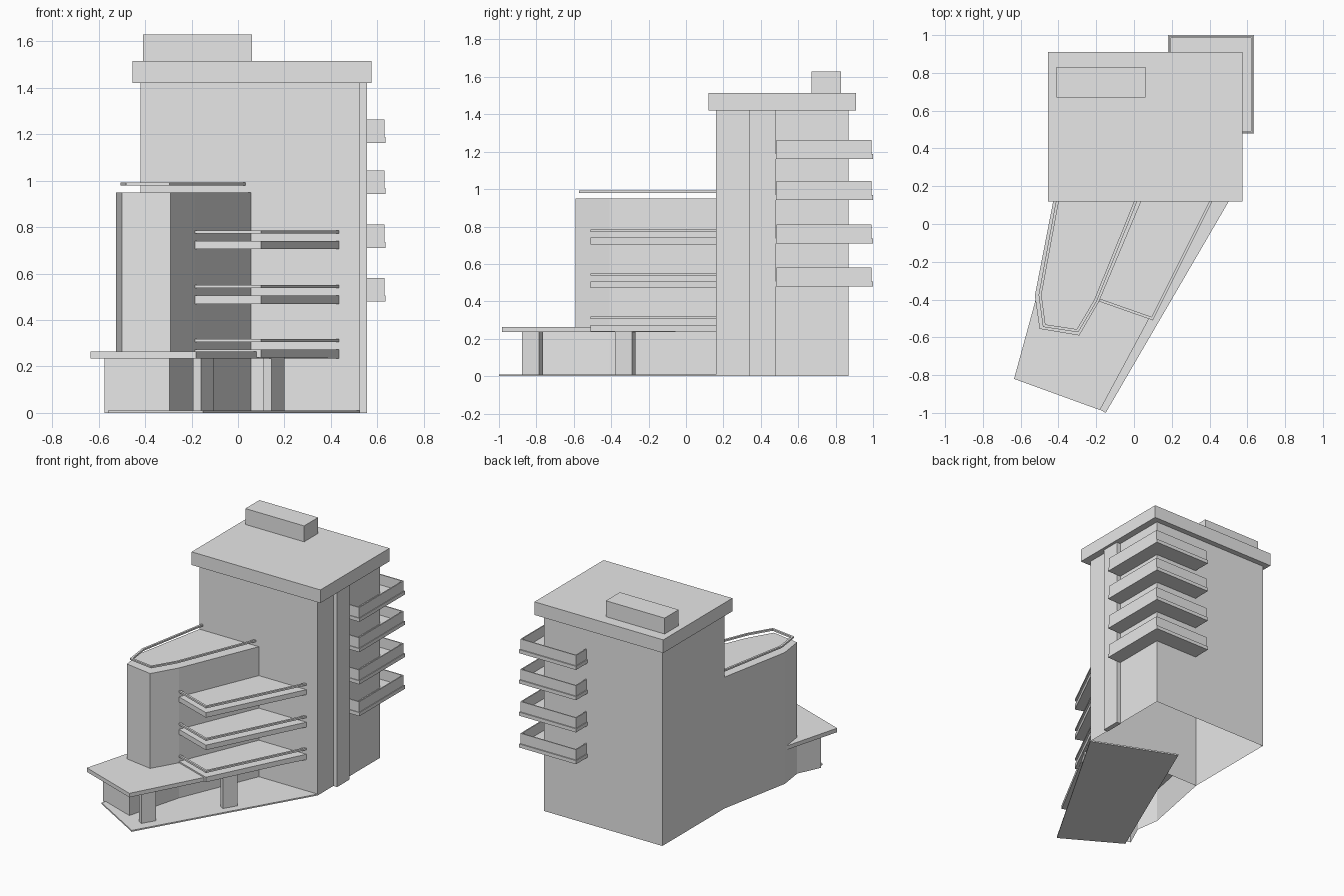
import bpy
import bmesh
from mathutils import Vector

cube = bpy.data.objects.get("Cube")
if cube:
    bpy.data.objects.remove(cube, do_unlink=True)

grey = bpy.data.materials.new("plain_grey")
grey.use_nodes = True
grey.diffuse_color = (0.8, 0.8, 0.8, 1)
grey.node_tree.nodes["Principled BSDF"].inputs["Base Color"].default_value = (0.8, 0.8, 0.8, 1)


def prism(name, outline, z0, z1, floor=True):
    """Extrude a counter-clockwise plan outline; floor=False leaves it open below."""
    bm = bmesh.new()
    low = [bm.verts.new((p[0], p[1], z0)) for p in outline]
    high = [bm.verts.new((p[0], p[1], z1)) for p in outline]
    n = len(outline)
    for i in range(n):
        j = (i + 1) % n
        bm.faces.new((low[i], low[j], high[j], high[i]))
    bm.faces.new(high)
    if floor:
        bm.faces.new(low[::-1])
    mesh = bpy.data.meshes.new(name)
    bm.to_mesh(mesh)
    bm.free()
    mesh.materials.append(grey)
    obj = bpy.data.objects.new(name, mesh)
    bpy.context.collection.objects.link(obj)
    return obj


def block(name, x0, x1, y0, y1, z0, z1, floor=True):
    return prism(name, [(x0, y0), (x1, y0), (x1, y1), (x0, y1)], z0, z1, floor)


def strip(name, path, width, z0, z1):
    """Thin wall or rail following a plan path, thickened to its left."""
    pts = [Vector(p) for p in path]
    normals = []
    for a, b in zip(pts, pts[1:]):
        d = (b - a).normalized()
        normals.append(Vector((-d.y, d.x)))
    inner = []
    for i, p in enumerate(pts):
        n0 = normals[max(i - 1, 0)]
        n1 = normals[min(i, len(normals) - 1)]
        inner.append(p + (n0 + n1) * (width / (1 + n0.dot(n1))))
    return prism(name, pts + inner[::-1], z0, z1)


# Tower with its side pilaster, roof cap and plant room
block("tower", -0.42, 0.525, 0.16, 0.87, 0, 1.425, floor=False)
block("side_pilaster", 0.52, 0.555, 0.34, 0.48, 0, 1.425)
block("roof_cap", -0.455, 0.575, 0.12, 0.91, 1.42, 1.515)
block("plant_room", -0.41, 0.06, 0.67, 0.83, 1.51, 1.63)

# Angled front wing and its roof rail
wing = [(-0.42, 0.16), (-0.525, -0.38), (-0.5, -0.555),
        (-0.29, -0.59), (-0.185, -0.41), (0.055, 0.16)]
prism("front_wing", wing, 0.24, 0.95, floor=False)
roof_rail = [(-0.405, 0.165), (-0.505, -0.375), (-0.482, -0.545),
             (-0.295, -0.573), (-0.198, -0.41), (0.035, 0.165)]
strip("wing_roof_rail", roof_rail, 0.015, 0.98, 0.992)

# Ground floor, paving slab and entrance canopy
prism("ground_floor", wing[:3] + [(-0.575, -0.72), (-0.295, -0.82)] + wing[4:],
      0, 0.245, floor=False)
prism("paving_slab", [(-0.56, -0.76), (-0.15, -1), (0.525, 0.16), (-0.06, 0.4)], 0, 0.01)
prism("entrance_canopy", [(-0.635, -0.82), (-0.18, -0.985), (0.435, 0.16),
                          (-0.3, 0.16), (-0.515, -0.38)], 0.235, 0.264)

# Canopy columns, turned to follow the wing
along = Vector((0.517, 0.856))
across = Vector((0.856, -0.517))
for i, centre in enumerate([(-0.15, -0.82), (0.155, -0.325)]):
    c = Vector(centre)
    corners = [c + along * (s * 0.053) + across * (t * 0.02)
               for s, t in ((-1, -1), (-1, 1), (1, 1), (1, -1))]
    prism(f"canopy_column_{i + 1}", corners, 0.005, 0.24)

# Front terraces with thin floating rails
terrace_edge = [(-0.185, -0.41), (0.1, -0.51), (0.435, 0.16)]
for i, z in enumerate((0.238, 0.47, 0.705)):
    prism(f"front_terrace_{i + 1}", terrace_edge + [(0.05, 0.16)], z, z + 0.036)
    strip(f"front_terrace_rail_{i + 1}", terrace_edge, 0.015, z + 0.067, z + 0.08)

# Balconies wrapped around the rear corner
for i, z in enumerate((0.48, 0.71, 0.943, 1.162)):
    prism(f"corner_balcony_floor_{i + 1}",
          [(0.525, 0.48), (0.635, 0.48), (0.635, 1), (0.18, 1), (0.18, 0.87), (0.525, 0.87)],
          z, z + 0.026)
    strip(f"corner_balcony_parapet_{i + 1}",
          [(0.525, 0.485), (0.63, 0.485), (0.63, 0.992), (0.185, 0.992), (0.185, 0.87)],
          0.008, z + 0.02, z + 0.101)
